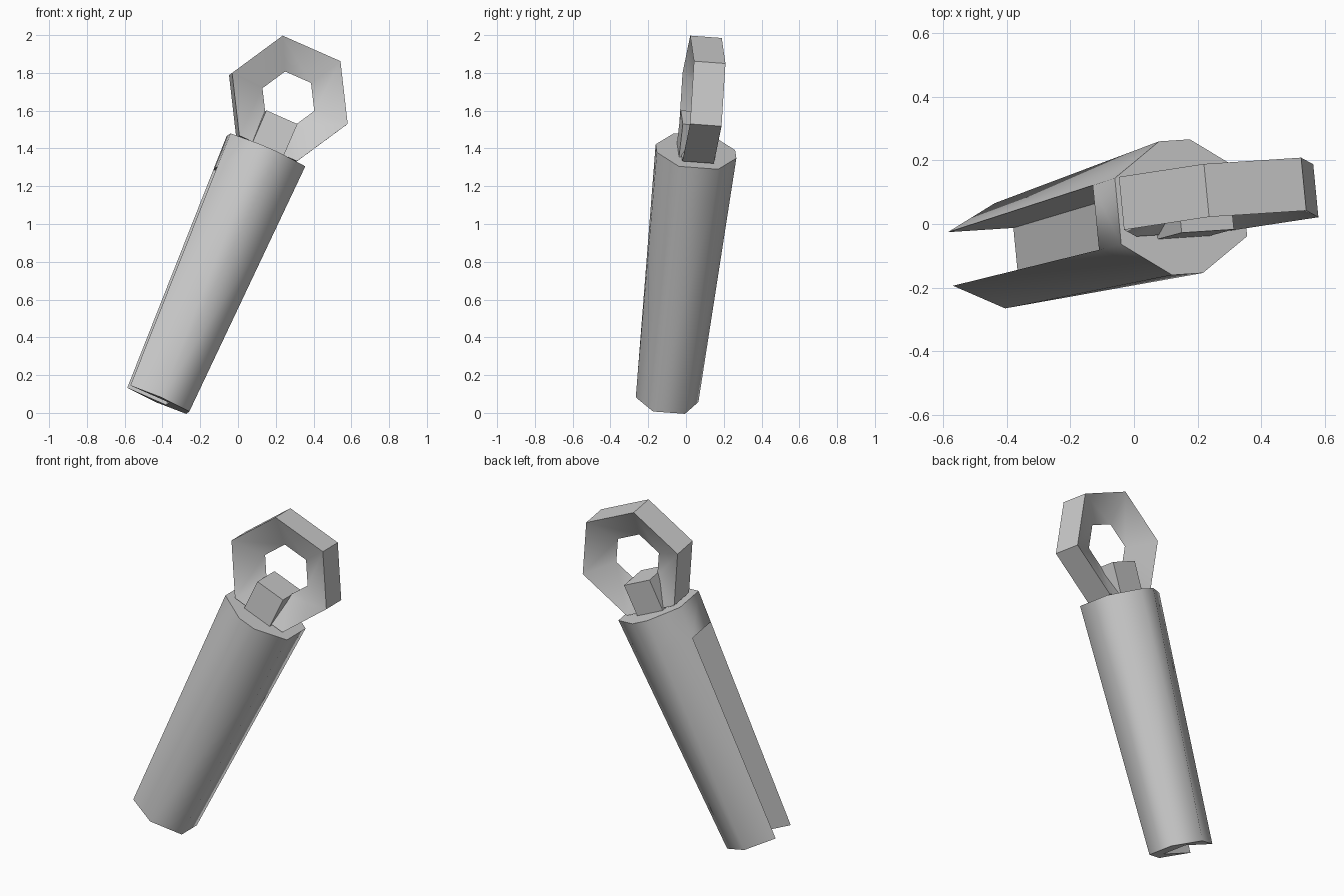
import bpy, bmesh, math
from mathutils import Vector, Matrix

if "Cube" in bpy.data.objects:
    bpy.data.objects.remove(bpy.data.objects["Cube"], do_unlink=True)

grey = bpy.data.materials.new("plain_grey")
grey.use_nodes = True
grey.diffuse_color = (0.6, 0.6, 0.6, 1)
grey.node_tree.nodes["Principled BSDF"].inputs["Base Color"].default_value = (0.6, 0.6, 0.6, 1)

# Tilted frame: origin at the centre of the handle's top, local z along the handle
top = Vector((0.148, 0.053, 1.385))
bottom = Vector((-0.422, -0.10, 0.07))
length = (top - bottom).length
w = (top - bottom).normalized()
v = Vector((-0.093, 0.993, -0.065))
v = (v - w * v.dot(w)).normalized()
u = v.cross(w)
frame = Matrix.Translation(top) @ Matrix((u, v, w)).transposed().to_4x4()


def finish(name, bm, angle):
    bmesh.ops.remove_doubles(bm, verts=bm.verts, dist=0.0005)
    bmesh.ops.recalc_face_normals(bm, faces=bm.faces)
    mesh = bpy.data.meshes.new(name)
    bm.to_mesh(mesh)
    bm.free()
    mesh.materials.append(grey)
    obj = bpy.data.objects.new(name, mesh)
    bpy.context.collection.objects.link(obj)
    obj.matrix_world = frame
    bpy.ops.object.select_all(action='DESELECT')
    obj.select_set(True)
    bpy.context.view_layer.objects.active = obj
    bpy.ops.object.shade_smooth_by_angle(angle=math.radians(angle))


def bridge(bm, a, b):
    for i in range(len(a)):
        j = (i + 1) % len(a)
        bm.faces.new((a[i], a[j], b[j], b[i]))


# Handle: tapered eight-sided bar (six-sided at the foot) with a slot cut in its -x side
def section(bm, t):
    def mix(a, b):
        return a + (b - a) * t
    side, flat = mix(0.171, 0.217), mix(0.085, 0.105)
    narrow, deep, floor = mix(0, 0.053), mix(0.167, 0.212), mix(0.055, 0.07)
    points = [(-side, -flat), (-narrow, -deep), (narrow, -deep), (side, -flat),
              (side, flat), (narrow, deep), (-narrow, deep), (-side, flat),
              (floor, flat), (floor, -flat)]
    return [bm.verts.new((x, y, (t - 1) * length)) for x, y in points]


bm = bmesh.new()
foot, slot_end, head = [section(bm, t) for t in (0, 0.868, 1)]
bridge(bm, foot, slot_end)
bridge(bm, slot_end[:8], head[:8])
bm.faces.new((slot_end[0], slot_end[7], slot_end[8], slot_end[9]))
bm.faces.new(foot)
bm.faces.new(head[:8])
for vert in head[8:]:
    bm.verts.remove(vert)
finish("handle", bm, 70)

# Ring: hexagon with a wedge profile, wide outside and sharp at the hole
bm = bmesh.new()
loops = []
for radius, y in ((0.335, -0.084), (0.335, 0.084), (0.15, 0)):
    corners = [math.radians(60 * i) for i in range(6)]
    loops.append([bm.verts.new((radius * math.cos(a), y, 0.3 + radius * math.sin(a)))
                  for a in corners])
for i in range(3):
    bridge(bm, loops[i], loops[(i + 1) % 3])
finish("hanging_ring", bm, 45)

# Block joining the ring to the handle
bm = bmesh.new()
bmesh.ops.create_cube(bm, size=1)
bmesh.ops.scale(bm, vec=(0.18, 0.192, 0.19), verts=bm.verts)
bmesh.ops.translate(bm, vec=(0, 0, 0.095), verts=bm.verts)
finish("ring_block", bm, 30)
